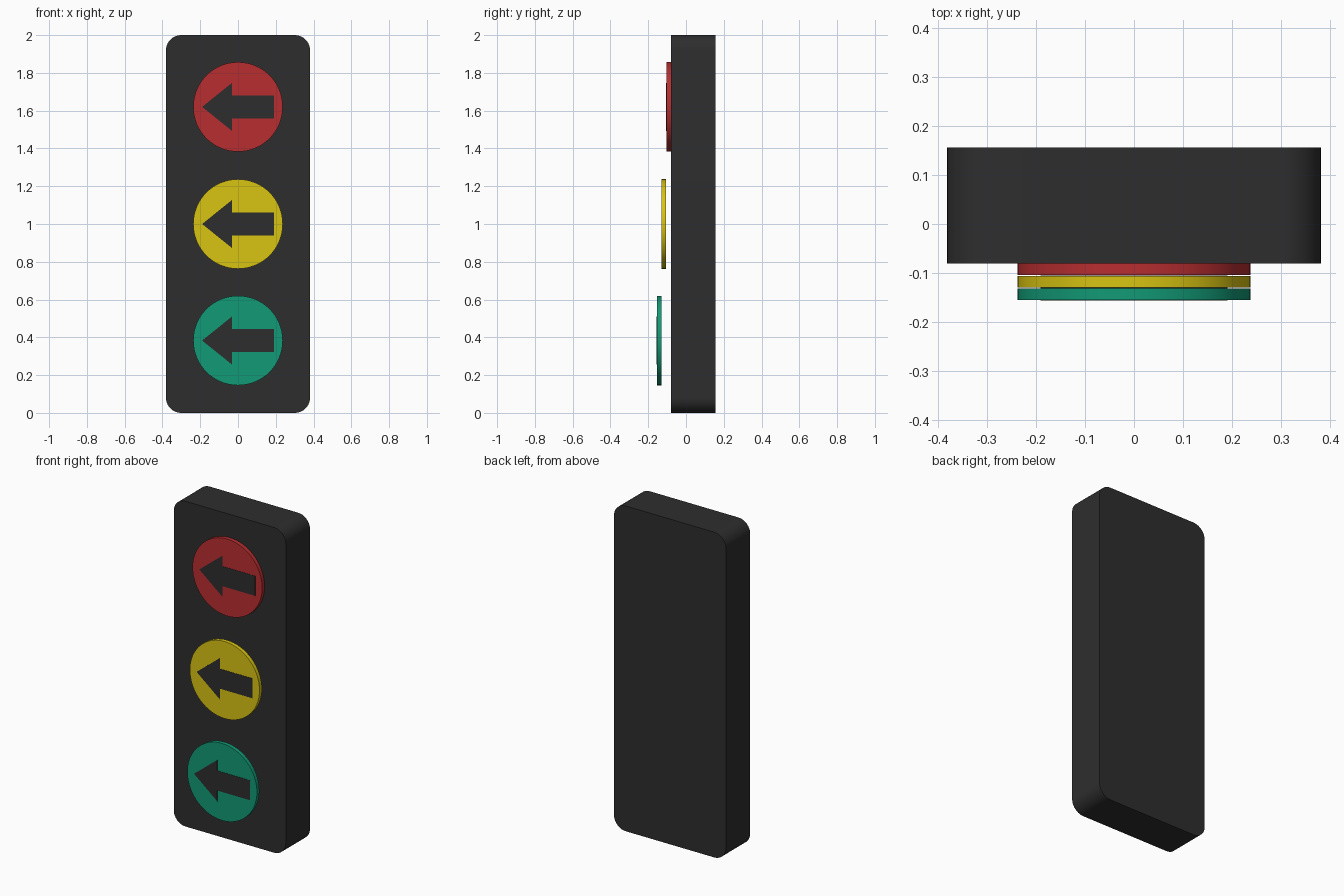
import bpy, bmesh, math

if "Cube" in bpy.data.objects:
    bpy.data.objects.remove(bpy.data.objects["Cube"])


def material(name, color):
    m = bpy.data.materials.new(name)
    m.diffuse_color = (*color, 1)
    m.use_nodes = True
    m.node_tree.nodes["Principled BSDF"].inputs["Base Color"].default_value = m.diffuse_color
    return m


def slab(name, outline, y_front, y_back, mat):
    """Extrude an (x, z) outline between two y planes."""
    bm = bmesh.new()
    face = bm.faces.new([bm.verts.new((x, y_front, z)) for x, z in outline])
    ext = bmesh.ops.extrude_face_region(bm, geom=[face])
    verts = [v for v in ext["geom"] if isinstance(v, bmesh.types.BMVert)]
    bmesh.ops.translate(bm, verts=verts, vec=(0, y_back - y_front, 0))
    bmesh.ops.recalc_face_normals(bm, faces=bm.faces)
    mesh = bpy.data.meshes.new(name)
    bm.to_mesh(mesh)
    bm.free()
    mesh.materials.append(mat)
    ob = bpy.data.objects.new(name, mesh)
    bpy.context.collection.objects.link(ob)
    bpy.ops.object.select_all(action="DESELECT")
    ob.select_set(True)
    bpy.context.view_layer.objects.active = ob
    bpy.ops.object.shade_smooth_by_angle(angle=math.radians(30))
    return ob


def arc(cx, cz, r, start, sweep, n):
    return [(cx + r * math.cos(math.radians(start + sweep * i / n)),
             cz + r * math.sin(math.radians(start + sweep * i / n)))
            for i in range(n + 1)]


dark = material("dark_grey", (0.027, 0.027, 0.027))

# Housing: rounded rectangle panel
W, H, R = 0.381, 2.0, 0.08
outline = []
for cx, cz, a in ((W - R, R, -90), (W - R, H - R, 0),
                  (R - W, H - R, 90), (R - W, R, 180)):
    outline += arc(cx, cz, R, a, 90, 10)
slab("housing", outline, -0.08, 0.156, dark)

# Lamps: each disc sits one layer further forward, with an inlaid arrow
half = [(-0.19, 0), (-0.032, 0.127), (-0.032, 0.061), (0.19, 0.061)]
arrow = half + [(x, -z) for x, z in reversed(half[1:])]
lamps = (("red", 1.62, -0.08, (0.48, 0.027, 0.03)),
         ("yellow", 1.0, -0.106, (0.69, 0.55, 0.006)),
         ("green", 0.383, -0.131, (0.006, 0.32, 0.18)))
for name, z, back, color in lamps:
    front = back - 0.0235
    slab(name + "_lamp", arc(0, z, 0.237, 0, 360, 64)[:-1],
         front, back, material(name, color))
    slab(name + "_arrow", [(x, z + dz) for x, dz in arrow],
         front - 0.0015, front + 0.002, dark)
